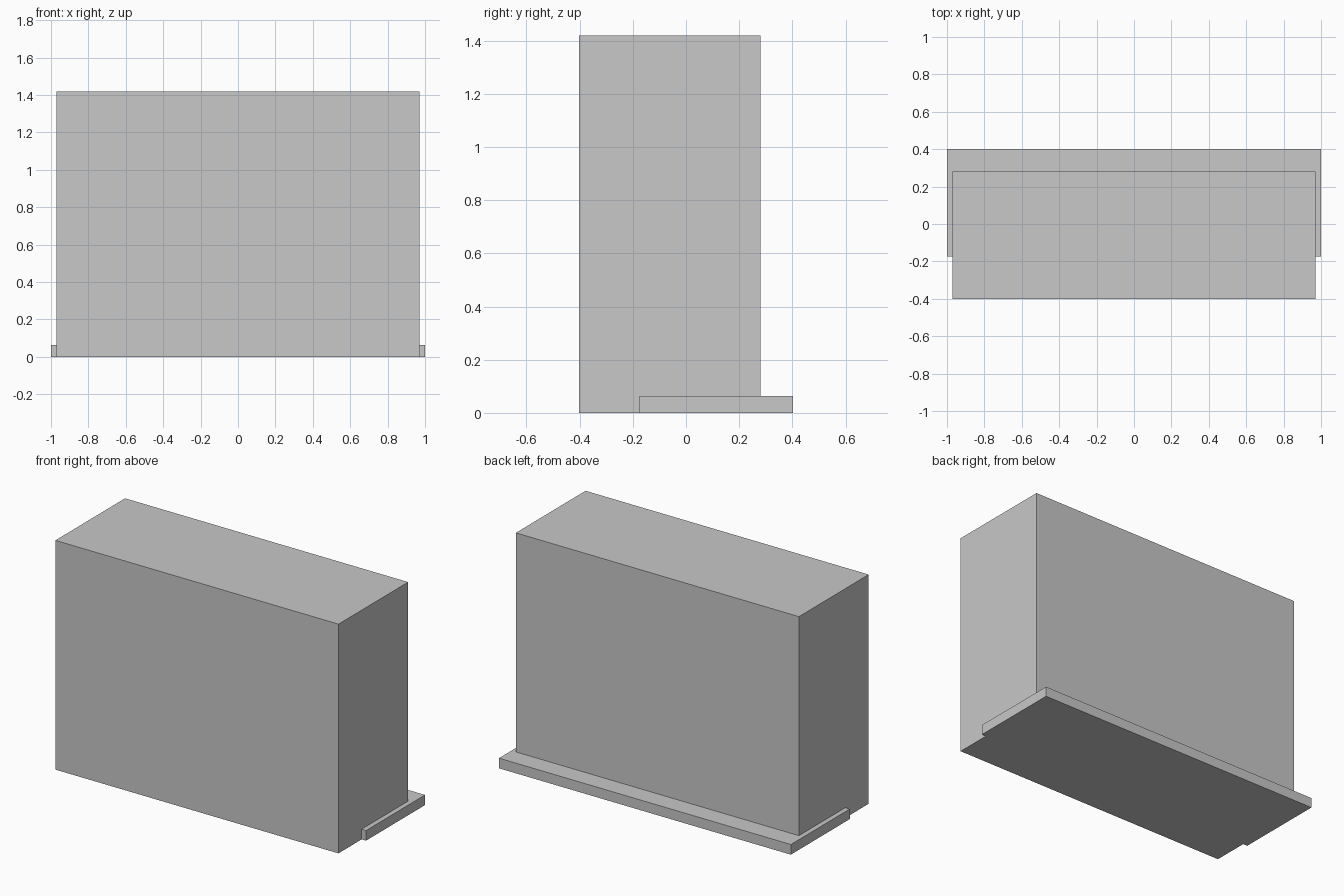
import bpy

if "Cube" in bpy.data.objects:
    bpy.data.objects.remove(bpy.data.objects["Cube"])

grey = bpy.data.materials.new("light_grey")
grey.diffuse_color = (0.58, 0.58, 0.58, 1.0)
grey.use_nodes = True
grey.node_tree.nodes["Principled BSDF"].inputs["Base Color"].default_value = grey.diffuse_color


def box(name, low, high):
    """Axis-aligned box between two corners."""
    centre = [(a + b) / 2 for a, b in zip(low, high)]
    size = [b - a for a, b in zip(low, high)]
    bpy.ops.mesh.primitive_cube_add(size=1, location=centre)
    obj = bpy.context.object
    obj.name = name
    obj.scale = size
    bpy.ops.object.transform_apply(location=False, rotation=False, scale=True)
    obj.data.materials.append(grey)
    return obj


# Tall main block
box("main_block", (-0.97, -0.402, 0), (0.97, 0.28, 1.42))

# Low plinth projecting at the back and slightly at the sides
box("base_plinth", (-1.0, -0.175, 0), (1.0, 0.402, 0.063))
